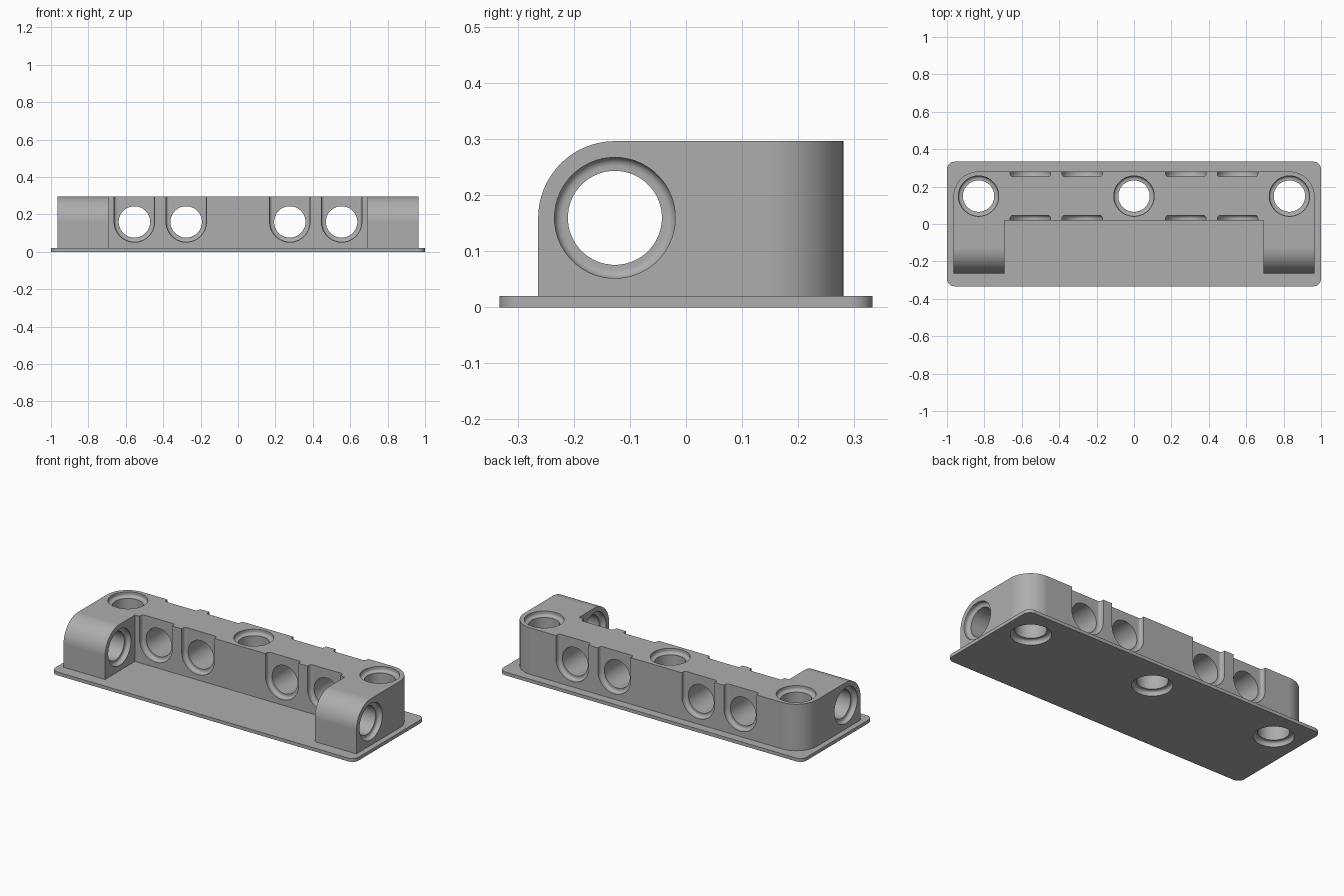
import bpy, bmesh, math
from mathutils import Vector

if "Cube" in bpy.data.objects:
    bpy.data.objects.remove(bpy.data.objects["Cube"])

PITCH = 0.277          # spacing of the hole grid
R = 0.137              # outer rounding radius
TOP, MID = 0.297, 0.16
HALF_X, ARM_X = 0.966, 0.692
FRONT, BAR, BACK = -0.264, 0.018, 0.281
HOLE, BORE, DEPTH, FILLET = 0.084, 0.108, 0.028, 0.015

grey = bpy.data.materials.new("light grey plastic")
grey.use_nodes = True
colour = (0.42, 0.42, 0.42, 1)
grey.diffuse_color = colour
grey.node_tree.nodes["Principled BSDF"].inputs["Base Color"].default_value = colour


def make_object(name, bm):
    bmesh.ops.recalc_face_normals(bm, faces=bm.faces)
    mesh = bpy.data.meshes.new(name)
    bm.to_mesh(mesh)
    bm.free()
    mesh.materials.append(grey)
    obj = bpy.data.objects.new(name, mesh)
    bpy.context.collection.objects.link(obj)
    return obj


def prism(name, outline, z0, z1, is_rounded, radius, segments):
    """Extrude a plan outline, then round the edges picked by a rule."""
    bm = bmesh.new()
    face = bm.faces.new([bm.verts.new((x, y, z0)) for x, y in outline])
    up = bmesh.ops.extrude_face_region(bm, geom=[face])["geom"]
    bmesh.ops.translate(bm, vec=(0, 0, z1 - z0),
                        verts=[v for v in up if isinstance(v, bmesh.types.BMVert)])
    edges = [e for e in bm.edges if is_rounded(e.verts[0].co, e.verts[1].co)]
    bmesh.ops.bevel(bm, geom=edges, offset=radius, segments=segments,
                    profile=0.5, affect='EDGES')
    return make_object(name, bm)


def is_vertical(a, b):
    return abs(a.z - b.z) > 0.001


def body_edge(a, b):
    back_corner = is_vertical(a, b) and min(a.y, b.y) > BACK - 0.001
    arm_brow = min(a.z, b.z) > TOP - 0.001 and max(a.y, b.y) < FRONT + 0.001
    return back_corner or arm_brow


# Counterbore section: (radius, depth below the face, is part of the recess)
SECTION = [(BORE, -0.015, True), (BORE, DEPTH - FILLET, True)]
for i in range(1, 6):
    a = math.radians(90 * i / 5)
    SECTION.append((BORE - FILLET * (1 - math.cos(a)),
                    DEPTH - FILLET * (1 - math.sin(a)), True))
SECTION.append((HOLE, DEPTH, False))


def add_hole(bm, start, end, lift=0.0, sides=48):
    """Loft a hole recessed at both ends; lift opens the recesses upward."""
    start, end = Vector(start), Vector(end)
    length = (end - start).length
    axis = (end - start).normalized()
    up = Vector((0, 1, 0)) if abs(axis.z) > 0.5 else Vector((0, 0, 1))
    side = axis.cross(up)
    rings = SECTION + [(r, length - d, w) for r, d, w in reversed(SECTION)]
    loops = []
    for r, d, wide in rings:
        loop = []
        for k in range(sides):
            a = 2 * math.pi * (k + 0.5) / sides
            rise = lift if wide and math.sin(a) > 0 else 0
            loop.append(bm.verts.new(start + axis * d + side * r * math.cos(a)
                                     + up * (r * math.sin(a) + rise)))
        loops.append(loop)
    for p, q in zip(loops, loops[1:]):
        for k in range(sides):
            n = (k + 1) % sides
            bm.faces.new((p[k], p[n], q[n], q[k]))
    bm.faces.new(loops[0])
    bm.faces.new(loops[-1])


def boolean(obj, other, operation):
    mod = obj.modifiers.new(operation.lower(), 'BOOLEAN')
    mod.object, mod.operation, mod.solver = other, operation, 'EXACT'
    bpy.context.view_layer.objects.active = obj
    bpy.ops.object.modifier_apply(modifier=mod.name)
    bpy.data.objects.remove(other)


# Thin base plate with small rounded corners
plate = prism("base_plate", [(-1, -0.333), (1, -0.333), (1, 0.333), (-1, 0.333)],
              0, 0.02, is_vertical, 0.04, 8)

# Back bar with two forward arms
right_half = [(ARM_X, BAR), (ARM_X, FRONT), (HALF_X, FRONT), (HALF_X, BACK)]
outline = right_half + [(-x, y) for x, y in reversed(right_half)]
body = prism("frame_body", outline, 0.01, TOP, body_edge, R, 16)
boolean(body, plate, 'UNION')

# All holes: upright, through the bar, through the arms
bm = bmesh.new()
for x in (-3 * PITCH, 0, 3 * PITCH):
    add_hole(bm, (x, 0.149, 0), (x, 0.149, TOP))
for x in (-2 * PITCH, -PITCH, PITCH, 2 * PITCH):
    add_hole(bm, (x, BAR, MID), (x, BACK, MID), lift=0.2)
for s in (-1, 1):
    add_hole(bm, (s * ARM_X, -0.127, MID), (s * HALF_X, -0.127, MID))
boolean(body, make_object("hole_cutter", bm), 'DIFFERENCE')

# Smooth curved surfaces, crisp edges
bpy.ops.object.select_all(action='DESELECT')
body.select_set(True)
bpy.context.view_layer.objects.active = body
bpy.ops.object.shade_smooth_by_angle(angle=math.radians(30))
weighted = body.modifiers.new("even normals", 'WEIGHTED_NORMAL')
weighted.keep_sharp = True
